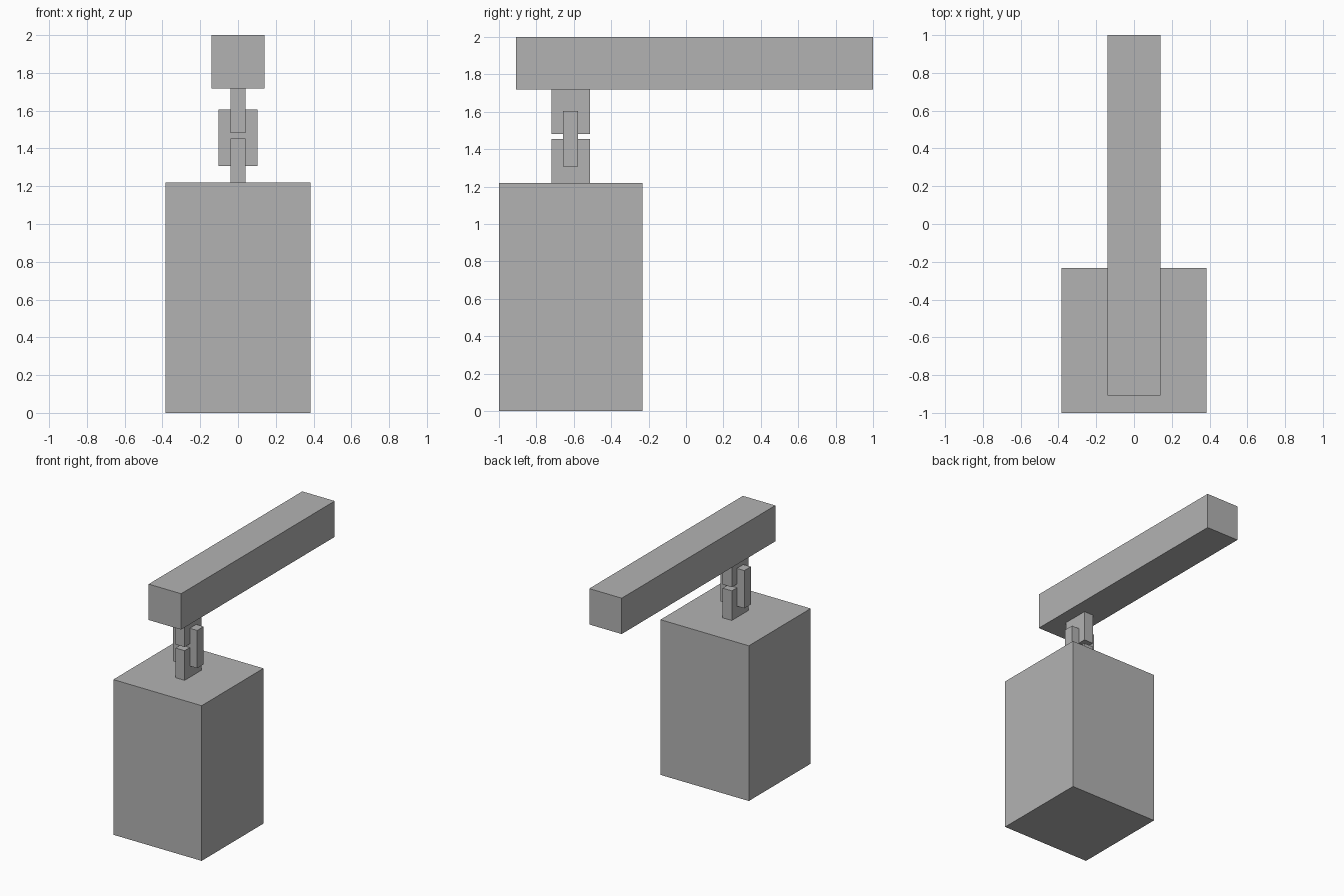
import bpy

default = bpy.data.objects.get("Cube")
if default:
    bpy.data.objects.remove(default, do_unlink=True)

grey = bpy.data.materials.new("plain_grey")
grey.use_nodes = True
colour = (0.45, 0.45, 0.45, 1)
grey.diffuse_color = colour
grey.node_tree.nodes["Principled BSDF"].inputs["Base Color"].default_value = colour


def block(name, width, y_range, z_range):
    """Box centred on x = 0 spanning the given y and z ranges."""
    (y0, y1), (z0, z1) = y_range, z_range
    bpy.ops.mesh.primitive_cube_add(size=1, location=(0, (y0 + y1) / 2, (z0 + z1) / 2))
    obj = bpy.context.object
    obj.name = obj.data.name = name
    obj.scale = (width, y1 - y0, z1 - z0)
    bpy.ops.object.transform_apply(location=False, rotation=False, scale=True)
    obj.data.materials.append(grey)


HANG_Y = -0.616   # axis the lantern hangs on
LINK_W, LINK_T = 0.208, 0.08
BODY_TOP, BEAM_BOTTOM = 1.22, 1.718


def around(size):
    return (HANG_Y - size / 2, HANG_Y + size / 2)


# Hanging body and the beam that carries it
block("lantern_body", 0.768, around(0.768), (0, BODY_TOP))
block("support_beam", 0.282, (-0.908, 1), (BEAM_BOTTOM, 2))

# Chain links, the middle one turned a quarter
block("lower_link", LINK_T, around(LINK_W), (BODY_TOP, 1.453))
block("middle_link", LINK_W, around(LINK_T), (1.308, 1.605))
block("upper_link", LINK_T, around(LINK_W), (1.482, BEAM_BOTTOM))
